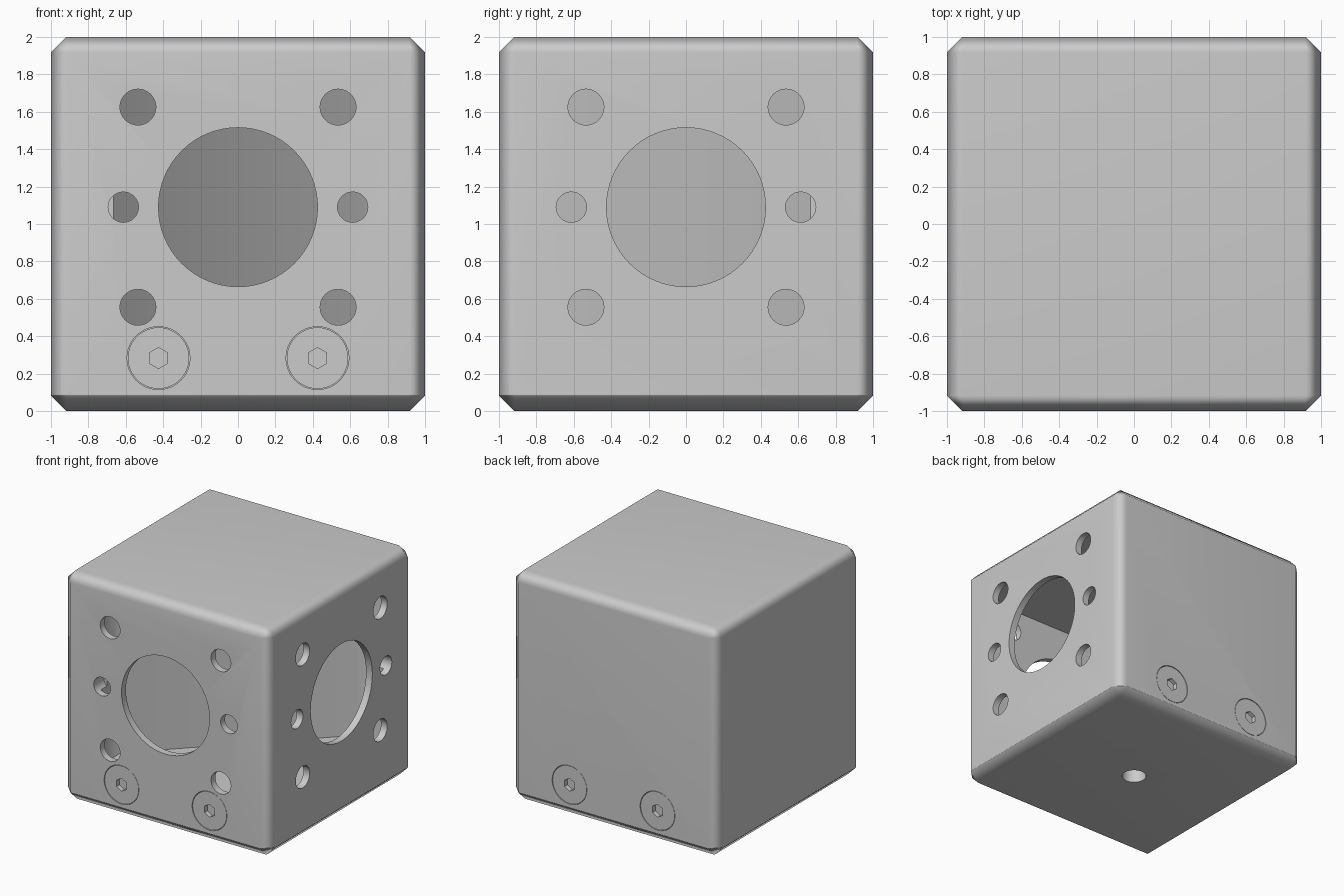
import bpy, bmesh, math
from mathutils import Matrix, Vector

if "Cube" in bpy.data.objects:
    bpy.data.objects.remove(bpy.data.objects["Cube"])

C = 1.09      # height of the optical axis
WALL = 0.06   # thickness of the two open walls


def new_object(name, bm):
    bmesh.ops.recalc_face_normals(bm, faces=bm.faces)
    mesh = bpy.data.meshes.new(name)
    bm.to_mesh(mesh)
    bm.free()
    obj = bpy.data.objects.new(name, mesh)
    bpy.context.collection.objects.link(obj)
    return obj


def chamfered_box(name, cut_z, keep_above):
    """2-unit chamfered cube, sliced at cut_z."""
    bm = bmesh.new()
    bmesh.ops.create_cube(bm, size=2, matrix=Matrix.Translation((0, 0, 1)))
    bmesh.ops.bevel(bm, geom=bm.edges[:], offset=0.083, segments=1, affect='EDGES')
    bmesh.ops.bisect_plane(bm, geom=bm.verts[:] + bm.edges[:] + bm.faces[:],
                           plane_co=(0, 0, cut_z), plane_no=(0, 0, 1),
                           clear_inner=keep_above, clear_outer=not keep_above)
    bmesh.ops.holes_fill(bm, edges=[e for e in bm.edges if e.is_boundary])
    return new_object(name, bm)


def add_rod(bm, start, end, radius, sides=48, spin=0):
    """Cylinder between two points."""
    a, b = Vector(start), Vector(end)
    rot = (b - a).to_track_quat('Z', 'Y').to_matrix().to_4x4()
    mat = Matrix.Translation((a + b) / 2) @ rot @ Matrix.Rotation(spin, 4, 'Z')
    bmesh.ops.create_cone(bm, cap_ends=True, segments=sides, radius1=radius,
                          radius2=radius, depth=(b - a).length, matrix=mat)


def subtract(obj, cutter):
    cutter.hide_render = True
    cutter.hide_set(True)
    mod = obj.modifiers.new("cut", 'BOOLEAN')
    mod.operation = 'DIFFERENCE'
    mod.solver = 'EXACT'
    mod.object = cutter
    bpy.context.view_layer.objects.active = obj
    bpy.ops.object.modifier_apply(modifier=mod.name)


def soften(obj, angle=50):
    bpy.ops.object.select_all(action='DESELECT')
    obj.select_set(True)
    bpy.context.view_layer.objects.active = obj
    bpy.ops.object.shade_smooth_by_angle(angle=math.radians(angle))
    mod = obj.modifiers.new("weighted_normal", 'WEIGHTED_NORMAL')
    mod.keep_sharp = True


# Housing and bottom plate
housing = chamfered_box("housing", 0.088, True)
base = chamfered_box("base_plate", 0.088, False)

# Cavity with the 45 degree reflector wall facing the two ports
w, p = 1 - WALL, 0.665
bm = bmesh.new()
outline = [(-p, -w), (w, -w), (w, p), (p, p), (-p, -p)]
face = bm.faces.new([bm.verts.new((x, y, 0.37)) for x, y in outline])
ext = bmesh.ops.extrude_face_region(bm, geom=[face])
bmesh.ops.translate(bm, vec=(0, 0, 1.44),
                    verts=[v for v in ext['geom'] if isinstance(v, bmesh.types.BMVert)])
subtract(housing, new_object("cavity_cutter", bm))

# Ports, corner holes and side holes in the front and right walls
bm = bmesh.new()
holes = [(0, 0, 0.425)]
holes += [(s * 0.535, t * 0.535, 0.096) for s in (-1, 1) for t in (-1, 1)]
holes += [(s * 0.613, 0, 0.081) for s in (-1, 1)]
for u, v, r in holes:
    sides = 64 if r > 0.2 else 32
    add_rod(bm, (u, -1.1, C + v), (u, -0.86, C + v), r, sides)
    add_rod(bm, (1.1, u, C + v), (0.86, u, C + v), r, sides)
# Screw seats on the front and back
seats = [(x, s) for x in (-0.425, 0.425) for s in (-1, 1)]
for x, s in seats:
    add_rod(bm, (x, s * 1.1, 0.283), (x, s * 0.95, 0.283), 0.168)
subtract(housing, new_object("hole_cutter", bm))

# Mounting hole in the underside
bm = bmesh.new()
add_rod(bm, (0, 0, -0.1), (0, 0, 0.28), 0.1, 32)
mount = new_object("mounting_hole_cutter", bm)
subtract(housing, mount)
subtract(base, mount)

# Flush screws with hexagonal sockets
for i, (x, s) in enumerate(seats):
    bm = bmesh.new()
    add_rod(bm, (x, s * 0.998, 0.283), (x, s * 0.95, 0.283), 0.164)
    screw = new_object(f"screw_{i + 1}", bm)
    bm = bmesh.new()
    add_rod(bm, (x, s * 1.1, 0.283), (x, s * 0.96, 0.283), 0.056, 6)
    subtract(screw, new_object(f"socket_cutter_{i + 1}", bm))
    soften(screw, 30)

soften(housing)
soften(base)
